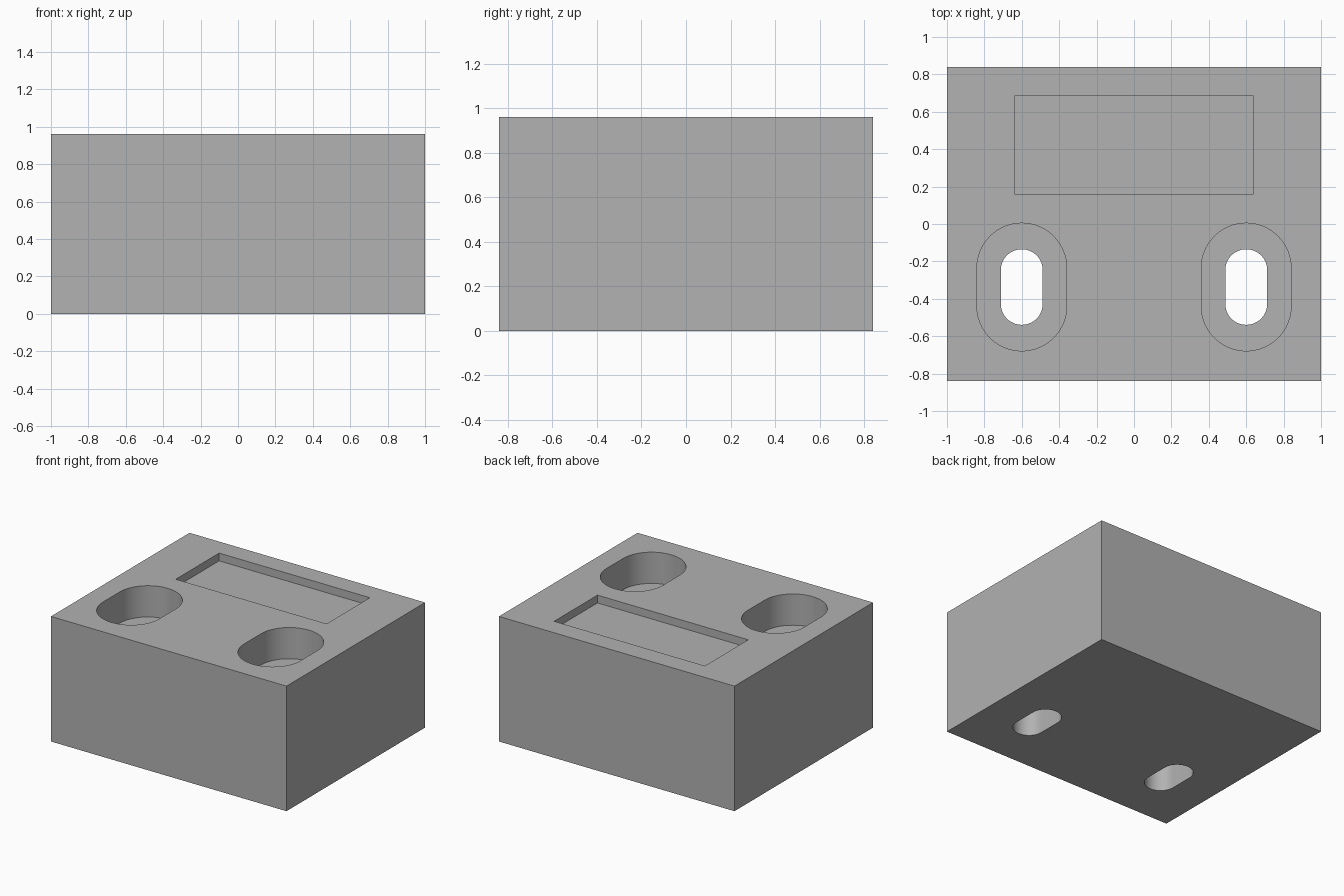
import bpy, bmesh, math

if "Cube" in bpy.data.objects:
    bpy.data.objects.remove(bpy.data.objects["Cube"])

W, D, H = 2.0, 1.68, 0.96


def prism(name, outline, z0, z1):
    """Extrude a closed 2D outline between two heights."""
    bm = bmesh.new()
    face = bm.faces.new([bm.verts.new((x, y, z0)) for x, y in outline])
    top = bmesh.ops.extrude_face_region(bm, geom=[face])["geom"]
    bmesh.ops.translate(bm, vec=(0, 0, z1 - z0),
                        verts=[v for v in top if isinstance(v, bmesh.types.BMVert)])
    bmesh.ops.recalc_face_normals(bm, faces=bm.faces)
    mesh = bpy.data.meshes.new(name)
    bm.to_mesh(mesh)
    bm.free()
    obj = bpy.data.objects.new(name, mesh)
    bpy.context.collection.objects.link(obj)
    return obj


def rect(x0, x1, y0, y1):
    return [(x0, y0), (x1, y0), (x1, y1), (x0, y1)]


def slot(cx, cy, width, length, n=32):
    """Rounded slot outline running along y."""
    r, h = width / 2, (length - width) / 2
    pts = []
    for start, off in ((0, h), (math.pi, -h)):
        for i in range(n + 1):
            a = start + math.pi * i / n
            pts.append((cx + r * math.cos(a), cy + off + r * math.sin(a)))
    return pts


# Solid block
block = prism("block", rect(-W / 2, W / 2, -D / 2, D / 2), 0, H)
mat = bpy.data.materials.new("plain grey")
mat.diffuse_color = (0.445, 0.445, 0.445, 1)
mat.use_nodes = True
mat.node_tree.nodes["Principled BSDF"].inputs["Base Color"].default_value = mat.diffuse_color
block.data.materials.append(mat)

# Shallow rectangular recess, then a counterbored through slot on each side
cutters = [prism("recess_cutter", rect(-0.64, 0.64, 0.16, 0.685), H - 0.06, H + 0.2)]
for x in (-0.6, 0.6):
    cutters.append(prism("counterbore_cutter", slot(x, -0.337, 0.48, 0.683), H - 0.24, H + 0.2))
    cutters.append(prism("through_slot_cutter", slot(x, -0.337, 0.224, 0.404), -0.2, H - 0.1))

bpy.context.view_layer.objects.active = block
for cutter in cutters:
    mod = block.modifiers.new("cut", "BOOLEAN")
    mod.operation = "DIFFERENCE"
    mod.solver = "EXACT"
    mod.object = cutter
    bpy.ops.object.modifier_apply(modifier=mod.name)
    bpy.data.objects.remove(cutter, do_unlink=True)

# Smooth slot walls with sharp rims
bpy.ops.object.select_all(action="DESELECT")
block.select_set(True)
bpy.ops.object.shade_smooth_by_angle(angle=math.radians(30))
